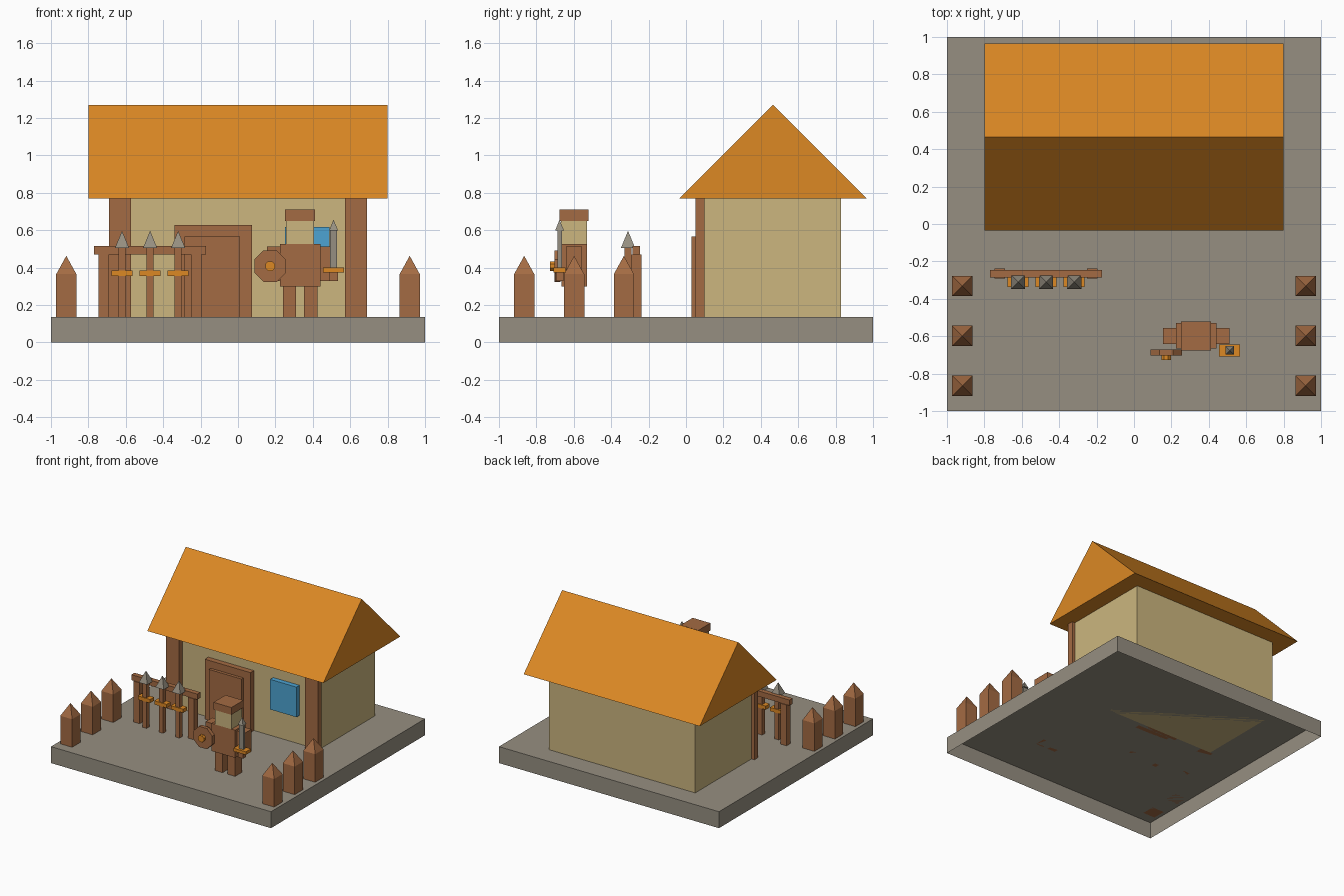
import bpy
import bmesh
import math
from mathutils import Matrix, Vector

if "Cube" in bpy.data.objects:
    bpy.data.objects.remove(bpy.data.objects["Cube"], do_unlink=True)


def linear(c):
    c /= 255
    return c / 12.92 if c <= 0.04045 else ((c + 0.055) / 1.055) ** 2.4


def material(name, *rgb):
    mat = bpy.data.materials.new(name)
    mat.use_nodes = True
    colour = [linear(c) for c in rgb] + [1]
    mat.diffuse_color = colour
    mat.node_tree.nodes["Principled BSDF"].inputs["Base Color"].default_value = colour
    return mat


STONE = material("grey stone", 150, 143, 129)
WOOD = material("brown wood", 164, 107, 67)
PLASTER = material("tan plaster", 204, 182, 127)
ORANGE = material("orange", 220, 136, 36)
GLASS = material("blue glass", 77, 164, 210)

GROUND = 0.135


def finish(name, bm, mat):
    bmesh.ops.recalc_face_normals(bm, faces=bm.faces)
    mesh = bpy.data.meshes.new(name)
    bm.to_mesh(mesh)
    bm.free()
    mesh.materials.append(mat)
    obj = bpy.data.objects.new(name, mesh)
    bpy.context.collection.objects.link(obj)
    return obj


def box(name, mat, xs, ys, zs, top_point=None, open_bottom=False):
    """Box between limits; top_point adds a pyramid rising to that height."""
    bm = bmesh.new()
    low, high = (Vector(p) for p in zip(xs, ys, zs))
    bmesh.ops.create_cube(bm, size=1, matrix=Matrix.Translation((low + high) / 2)
                          @ Matrix.Diagonal((*(high - low), 1)))
    bm.faces.ensure_lookup_table()
    if top_point:
        top = max(bm.faces, key=lambda f: f.calc_center_median().z)
        tip = bmesh.ops.poke(bm, faces=[top])["verts"][0]
        tip.co.z = top_point
    if open_bottom:
        base = min(bm.faces, key=lambda f: f.calc_center_median().z)
        bmesh.ops.delete(bm, geom=[base], context="FACES")
    return finish(name, bm, mat)


def around(centre, half):
    return centre - half, centre + half


def pyramid(name, mat, x, y, half, z0, z1):
    bm = bmesh.new()
    bmesh.ops.create_cone(bm, cap_ends=True, segments=4, radius1=half * math.sqrt(2), radius2=0,
                          depth=z1 - z0, matrix=Matrix.Translation((x, y, (z0 + z1) / 2))
                          @ Matrix.Rotation(math.pi / 4, 4, "Z"))
    return finish(name, bm, mat)


def octagon(name, mat, x, z, apothem, ys):
    bm = bmesh.new()
    r = apothem / math.cos(math.pi / 8)
    bmesh.ops.create_cone(bm, cap_ends=True, segments=8, radius1=r, radius2=r, depth=ys[1] - ys[0],
                          matrix=Matrix.Translation((x, sum(ys) / 2, z))
                          @ Matrix.Rotation(math.pi / 2, 4, "X") @ Matrix.Rotation(math.pi / 8, 4, "Z"))
    return finish(name, bm, mat)


# Ground slab, hollow underneath
box("ground_slab", STONE, (-1, 1), (-1, 1), (0, GROUND), open_bottom=True)

# House
box("house_walls", PLASTER, (-0.665, 0.665), (0.1, 0.83), (GROUND, 0.78))
for side, x in (("right", -0.632), ("left", 0.632)):
    box(side + "_corner_post", WOOD, around(x, 0.059), (0.05, 0.1), (GROUND, 0.77))
box("door_frame", WOOD, (-0.34, 0.075), (0.055, 0.1), (GROUND, 0.627))
box("door_panel", WOOD, (-0.285, 0.01), (0.03, 0.07), (GROUND, 0.567))
box("window", GLASS, (0.25, 0.49), (0.06, 0.1), (0.37, 0.617))

# Gable roof
bm = bmesh.new()
profile = [bm.verts.new((-0.8, y, z)) for y, z in ((-0.035, 0.77), (0.965, 0.77), (0.465, 1.27))]
gable = bm.faces.new(profile)
end = bmesh.ops.extrude_face_region(bm, geom=[gable], use_keep_orig=True)["geom"]
bmesh.ops.translate(bm, vec=(1.6, 0, 0), verts=[v for v in end if isinstance(v, bmesh.types.BMVert)])
finish("gable_roof", bm, ORANGE)

# Pointed stakes along both sides
for side, x in (("right", -0.918), ("left", 0.918)):
    for i, y in enumerate((-0.865, -0.598, -0.332)):
        box(f"{side}_stake_{i + 1}", WOOD, around(x, 0.054), around(y, 0.054),
            (GROUND, 0.365), top_point=0.463)

# Weapon rack with three spears
RACK = -0.47
box("rack_bar", WOOD, around(RACK, 0.3), (-0.285, -0.245), (0.47, 0.515))
for side, x in (("right", RACK - 0.248), ("left", RACK + 0.248)):
    box(side + "_rack_leg", WOOD, around(x, 0.028), (-0.291, -0.239), (GROUND, 0.47))
for i in range(3):
    x, y = RACK + (i - 1) * 0.15, -0.31
    box(f"spear_{i + 1}_shaft", WOOD, around(x, 0.019), around(y, 0.019), (GROUND, 0.505))
    box(f"spear_{i + 1}_guard", ORANGE, around(x, 0.056), around(y, 0.026), (0.355, 0.385))
    pyramid(f"spear_{i + 1}_tip", STONE, x, y, 0.038, 0.505, 0.597)

# Guard figure
CX, CY = 0.332, -0.598
for side, s in (("right", -1), ("left", 1)):
    box(side + "_leg", WOOD, around(CX + s * 0.057, 0.035), around(CY, 0.045), (GROUND, 0.3))
    box(side + "_arm", WOOD, around(CX + s * 0.142, 0.036), around(CY, 0.043), (0.33, 0.512))
box("torso", WOOD, around(CX, 0.108), around(CY, 0.068), (0.3, 0.527))
box("head", PLASTER, around(CX, 0.075), around(CY, 0.07), (0.527, 0.65))
box("helmet", WOOD, around(CX, 0.081), around(CY, 0.078), (0.65, 0.71))

# Shield
octagon("shield", WOOD, 0.172, 0.408, 0.085, (-0.702, -0.672))
octagon("shield_boss", ORANGE, 0.172, 0.408, 0.026, (-0.727, -0.7))

# Sword
SX, SY = 0.511, -0.676
box("sword_grip", WOOD, around(SX, 0.023), around(SY, 0.02), (0.33, 0.377))
box("sword_guard", ORANGE, around(SX, 0.057), around(SY, 0.033), (0.375, 0.4))
box("sword_blade", STONE, around(SX, 0.019), around(SY, 0.012), (0.4, 0.6))
pyramid("sword_tip", STONE, SX, SY, 0.023, 0.6, 0.657)
